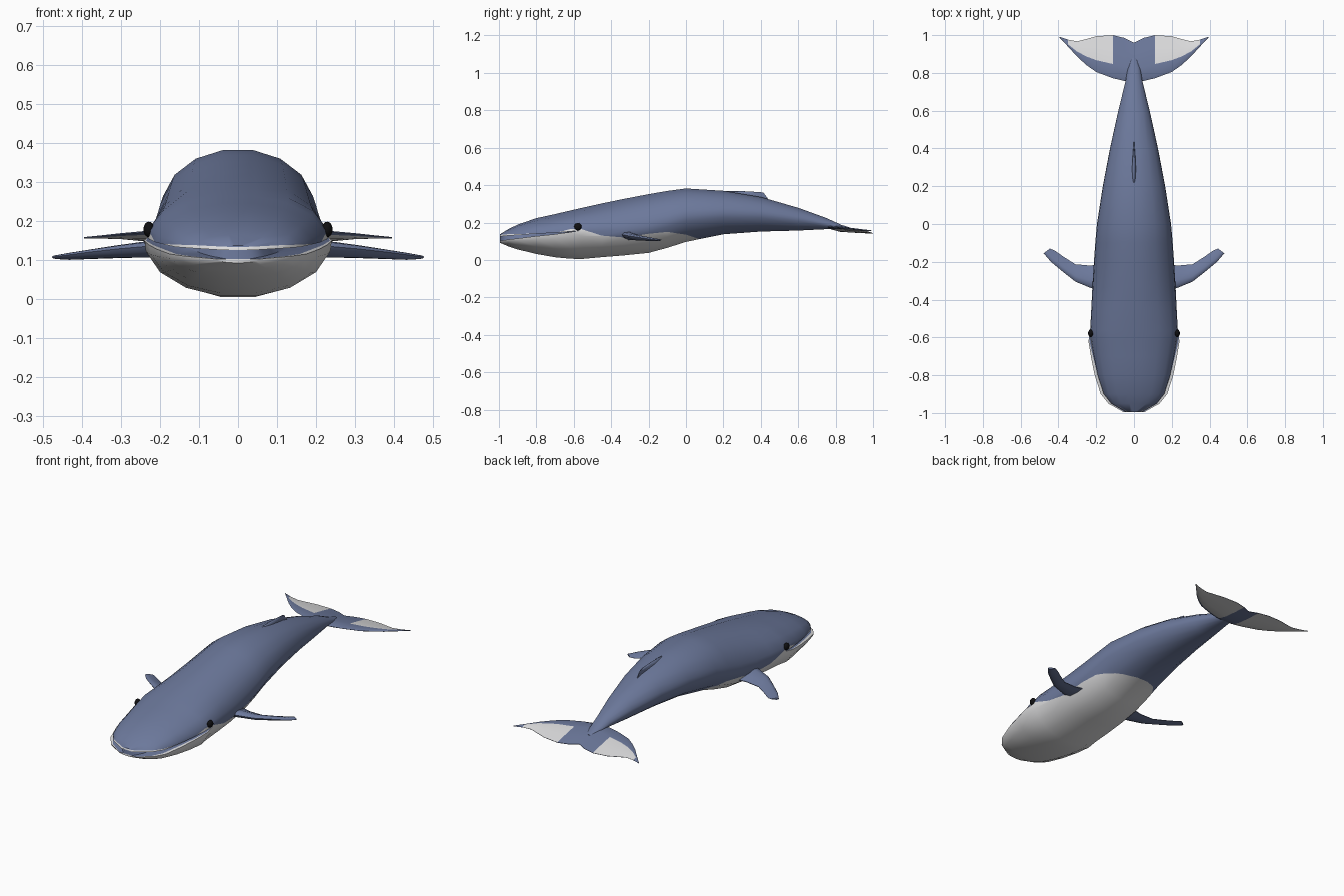
import bpy, bmesh, math
from mathutils import Vector

if "Cube" in bpy.data.objects:
    bpy.data.objects.remove(bpy.data.objects["Cube"])


def material(name, rgb):
    m = bpy.data.materials.new(name)
    m.diffuse_color = (*rgb, 1)
    m.use_nodes = True
    m.node_tree.nodes["Principled BSDF"].inputs["Base Color"].default_value = m.diffuse_color
    return m


BLUE = material("slate blue", (0.15, 0.19, 0.33))
WHITE = material("off white", (0.72, 0.72, 0.73))
BLACK = material("black", (0.005, 0.005, 0.006))


def finish(bm, name, mats, angle=50, mirror=False):
    bmesh.ops.remove_doubles(bm, verts=bm.verts, dist=1e-5)
    bmesh.ops.recalc_face_normals(bm, faces=bm.faces)
    for f in bm.faces:
        f.smooth = True
    me = bpy.data.meshes.new(name)
    bm.to_mesh(me)
    bm.free()
    for m in mats:
        me.materials.append(m)
    me.set_sharp_from_angle(angle=math.radians(angle))
    ob = bpy.data.objects.new(name, me)
    bpy.context.collection.objects.link(ob)
    if mirror:
        ob.modifiers.new("mirror", "MIRROR")
    return ob


def loft(bm, rings, rule=lambda i, j: 0):
    """Skin closed rings; rule(section, side) gives the material index."""
    vs = [[bm.verts.new(p) for p in r] for r in rings]
    n = len(vs[0])
    for i in range(len(vs) - 1):
        for j in range(n):
            k = (j + 1) % n
            f = bm.faces.new((vs[i][j], vs[i][k], vs[i + 1][k], vs[i + 1][j]))
            f.material_index = rule(i, j)
    return vs


def interp(keys, y):
    for (ya, za), (yb, zb) in zip(keys, keys[1:]):
        if y <= yb:
            return za + max(0, (y - ya) / (yb - ya)) * (zb - za)
    return keys[-1][1]


# ---- body stations: y, half width, top, widest height, bottom
BODY = [
    (-0.995, .040, .137, .125, .092),
    (-0.95, .120, .165, .130, .072),
    (-0.90, .160, .190, .133, .055),
    (-0.80, .192, .225, .140, .030),
    (-0.70, .212, .247, .145, .012),
    (-0.62, .226, .266, .152, .004),
    (-0.56, .232, .280, .158, .002),
    (-0.45, .226, .305, .155, .012),
    (-0.33, .220, .330, .160, .022),
    (-0.20, .212, .355, .180, .035),
    (-0.10, .205, .372, .205, .062),
    (0.00, .196, .385, .235, .094),
    (0.20, .165, .372, .250, .135),
    (0.40, .127, .338, .245, .150),
    (0.60, .083, .280, .220, .156),
    (0.75, .046, .225, .192, .164),
    (0.83, .032, .188, .175, .163),
    (0.88, .012, .172, .166, .158),
]
# height of the border between pale belly and blue back
LINE = [(-1, .133), (-.95, .138), (-.7, .143), (-.62, .165), (-.56, .165), (-.45, .13),
        (-.33, .12), (-.2, .14), (-.1, .15), (0, .135), (.2, .07)]
ANG = [math.radians(a) for a in (11.25, 33.75, 56.25, 78.75, 90)]


def body_ring(y, w, top, zu, bot):
    # ahead of the jaw corner the lower jaw is wider and the mouth folds inward
    ahead = max(0, -.56 - y)
    wl = w + min(.016, ahead * .25)
    zl = zu - ahead * .053
    fold = min(.5, ahead * 1.7)
    half = [(w * math.sin(a), zu + (top - zu) * math.cos(a)) for a in ANG]
    half += [(w * (1 - fold), zu), (wl * (1 - fold), zl), (wl * (1 - fold * .2), zl)]
    half += [(wl * math.sin(a), zl - (zl - bot) * math.cos(a)) for a in reversed(ANG)]
    return [(x, y, z) for x, z in half] + [(-x, y, z) for x, z in reversed(half)]


bm = bmesh.new()
# mouth lining stays blue, all other skin starts white
vs = loft(bm, [body_ring(*s) for s in BODY],
          lambda i, j: 0 if j in (4, 5, 6, 18, 19, 20) else 1)
nose, tail = vs[0], vs[-1]
bm.faces.new(nose[:6] + nose[20:]).material_index = 1
bm.faces.new([nose[i] for i in (5, 6, 19, 20)])
bm.faces.new(nose[6:20]).material_index = 1
bm.faces.new(tail)
bmesh.ops.remove_doubles(bm, verts=bm.verts, dist=1e-5)
# cut the skin along the border, then paint above it blue
for a, b in zip(BODY[:12], BODY[1:13]):
    fs = [f for f in bm.faces if f.material_index == 1
          and all(a[0] - 1e-4 < v.co.y < b[0] + 1e-4 for v in f.verts)]
    es = list({e for f in fs for e in f.edges})
    ve = list({v for f in fs for v in f.verts})
    za, zb = interp(LINE, a[0]), interp(LINE, b[0])
    no = Vector((0, za - zb, b[0] - a[0])).normalized()
    bmesh.ops.bisect_plane(bm, geom=ve + es + fs, dist=1e-5,
                           plane_co=(0, a[0], za), plane_no=no)
for f in bm.faces:
    c = f.calc_center_median()
    if f.material_index == 1 and c.z > interp(LINE, c.y):
        f.material_index = 0
finish(bm, "body", [BLUE, WHITE], 55)

# ---- thin blades: rounded leading edge, sharp trailing edge
CHORD = [(0, 0), (.08, .6), (.33, 1), (.7, .6), (1, .08)]


def blade_ring(lead, trail, thick, up):
    lead, trail, up = Vector(lead), Vector(trail), Vector(up)
    top = [lead.lerp(trail, t) + up * thick * h for t, h in CHORD]
    low = [lead.lerp(trail, t) - up * thick * h for t, h in reversed(CHORD[1:])]
    return top + low


def blade(name, sections, up, mats, rule=lambda i, j: 0, mirror=True, cap_root=True):
    bm = bmesh.new()
    vs = loft(bm, [blade_ring(a, b, t, up) for a, b, t in sections], rule)
    if cap_root:
        bm.faces.new(vs[0])
    bm.faces.new(vs[-1])
    return finish(bm, name, mats, 60, mirror)


# flippers
blade("flippers", [
    ((.17, -.355, .135), (.17, -.21, .115), .024),
    ((.23, -.338, .135), (.23, -.22, .112), .021),
    ((.31, -.305, .128), (.31, -.213, .108), .016),
    ((.38, -.250, .120), (.37, -.175, .105), .012),
    ((.44, -.200, .112), (.42, -.140, .103), .009),
    ((.478, -.155, .107), (.445, -.130, .107), .005),
], (0, 0, 1), [BLUE])


# tail flukes with pale patches above and pale undersides
def fluke_point(x, y):
    return (x, y, .176 - (y - .76) * .15 + .015 * (x / .395) ** 2)


FLUKE = [(0, .755, .960, .016), (.05, .757, .985, .014), (.112, .772, 1.0, .011),
         (.20, .805, .994, .009), (.25, .840, .980, .008), (.30, .885, .967, .006),
         (.35, .940, .976, .004), (.395, .988, .992, .002)]


def fluke_colour(i, j):
    if j < 5:
        return 1 if 2 <= i <= 5 and j in (2, 3) else 0
    return 1 if i >= 1 and j in (5, 6, 7) else 0


blade("tail_flukes", [(fluke_point(x, a), fluke_point(x, b), t) for x, a, b, t in FLUKE],
      (0, 0, 1), [BLUE, WHITE], fluke_colour, cap_root=False)

# dorsal fin
blade("dorsal_fin", [
    ((0, .16, .310), (0, .45, .300), .016),
    ((0, .20, .367), (0, .438, .328), .011),
    ((0, .30, .368), (0, .425, .345), .007),
    ((0, .39, .363), (0, .415, .360), .003),
], (1, 0, 0), [BLUE], mirror=False)

# eyes
bm = bmesh.new()
bmesh.ops.create_uvsphere(bm, u_segments=16, v_segments=10, radius=.02)
for v in bm.verts:
    v.co = Vector((v.co.x * .7 + .229, v.co.y - .578, v.co.z + .178))
finish(bm, "eyes", [BLACK], mirror=True)
